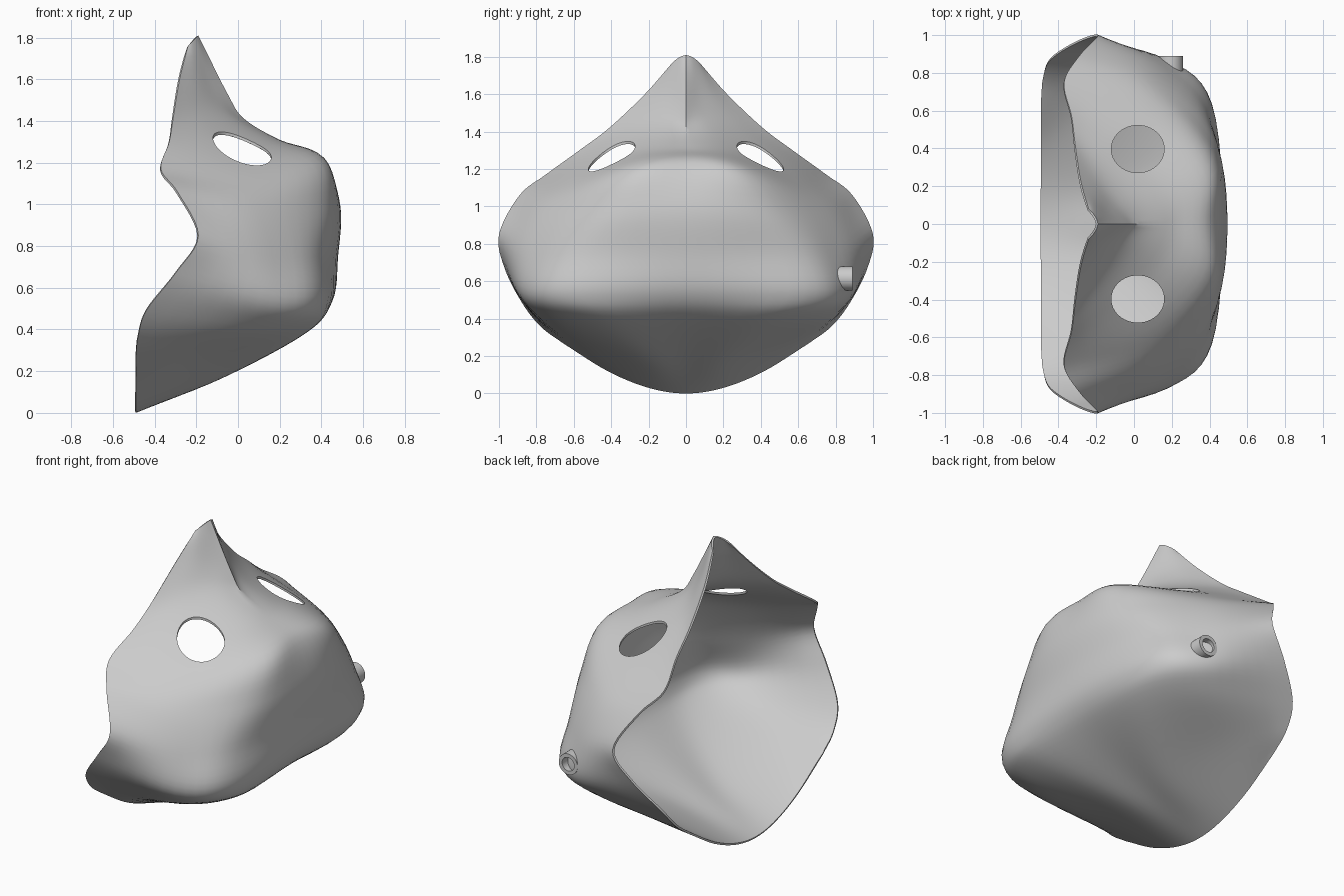
import bpy
import bmesh
import math
from mathutils import Vector, Matrix

default_cube = bpy.data.objects.get("Cube")
if default_cube:
    bpy.data.objects.remove(default_cube, do_unlink=True)

# One plain grey for the whole mask
grey = bpy.data.materials.new("plain_grey")
grey.use_nodes = True
grey.diffuse_color = (0.6, 0.6, 0.6, 1)
grey.node_tree.nodes["Principled BSDF"].inputs["Base Color"].default_value = (0.6, 0.6, 0.6, 1)

# Guide curves from peak to chin, in hundredths: centre line (x, z), then half-side curves (x, y, z)
CENTRE = [(-19, 181), (-5, 153), (3, 141), (20, 131), (40, 123), (49, 100),
          (48, 75), (45, 53), (30, 38), (-10, 16), (-49, 0)]
RIDGE = [(-20, 3, 180), (-12, 7, 155), (-4, 12, 142), (14, 18, 131), (39, 30, 120), (42, 44, 98),
         (40, 57, 75), (41, 63, 53), (32, 48, 39), (-8, 25, 18), (-49, 20, 3)]
CHEEK = [(-22, 6, 178), (-20, 15, 158), (-17, 26, 143), (-8, 40, 130), (8, 60, 113), (10, 76, 97),
         (17, 83, 75), (17, 87, 54), (10, 77, 41), (-22, 60, 27), (-49, 42, 12)]
RIM = [(-24, 8, 176), (-28, 22, 160), (-31, 41, 142), (-33, 57, 130), (-37, 75, 117), (-29, 89, 106),
       (-19, 100, 85), (-30, 97, 67), (-44, 88, 49), (-48, 78, 36), (-49, 66, 27)]
STEPS = 6
CREASED_ROWS = 3


def spline(points, before, after, steps=STEPS):
    """Smooth curve through the points, with a phantom point at each end."""
    padded = [before] + points + [after]
    result = []
    for p, q, r, s in zip(padded, padded[1:], padded[2:], padded[3:]):
        for i in range(steps):
            t = i / steps
            tangent_q, tangent_r = (r - p) / 2, (s - q) / 2
            result.append(q * (2 * t**3 - 3 * t**2 + 1) + tangent_q * (t**3 - 2 * t**2 + t)
                          + r * (3 * t**2 - 2 * t**3) + tangent_r * (t**3 - t**2))
    return result + [points[-1]]


def extend(end, inner):
    return end * 2 - inner


def mirrored(point):
    return Vector((point.x, -point.y, point.z))


def make_object(name, bm):
    mesh = bpy.data.meshes.new(name)
    bm.to_mesh(mesh)
    bm.free()
    mesh.materials.append(grey)
    obj = bpy.data.objects.new(name, mesh)
    bpy.context.collection.objects.link(obj)
    return obj


def activate(obj):
    bpy.ops.object.select_all(action="DESELECT")
    obj.select_set(True)
    bpy.context.view_layer.objects.active = obj


# Cross curves from the centre to the rim, creased only on the forehead
rows = []
for index, (c, a, b, r) in enumerate(zip(CENTRE, RIDGE, CHEEK, RIM)):
    points = [Vector((c[0], 0, c[1])) / 100] + [Vector(p) / 100 for p in (a, b, r)]
    creased = index < CREASED_ROWS
    before = extend(points[0], points[1]) if creased else mirrored(points[1])
    rows.append(spline(points, before, extend(points[-1], points[-2])))

# Lengthwise curves through the cross curves
columns = []
for column in zip(*rows):
    column = list(column)
    columns.append(spline(column, extend(column[0], column[1]), extend(column[-1], column[-2])))

# Mask skin, mirrored across the centre line
columns = [[mirrored(p) for p in col] for col in reversed(columns[1:])] + columns
bm = bmesh.new()
grid = [[bm.verts.new(p) for p in col] for col in columns]
for left, right in zip(grid, grid[1:]):
    for i in range(len(left) - 1):
        bm.faces.new((left[i], left[i + 1], right[i + 1], right[i]))
bm.normal_update()
if sum(f.normal.x * f.calc_area() for f in bm.faces) < 0:
    bmesh.ops.reverse_faces(bm, faces=bm.faces[:])
mask = make_object("mask_shell", bm)

# Thin wall
wall = mask.modifiers.new("wall", "SOLIDIFY")
wall.thickness = 0.012
wall.offset = -1

# Round eye holes cut straight down through the forehead
cutters = []
for side in (-1, 1):
    bm = bmesh.new()
    shape = Matrix.LocRotScale(Vector((0.02, side * 0.397, 1.32)), None, Vector((0.14, 0.125, 0.54)))
    bmesh.ops.create_cone(bm, cap_ends=True, segments=48, radius1=1, radius2=1, depth=1, matrix=shape)
    cutter = make_object("eye_cutter", bm)
    cutter.hide_render = True
    cutters.append(cutter)
    hole = mask.modifiers.new("eye_hole", "BOOLEAN")
    hole.operation = "DIFFERENCE"
    hole.solver = "EXACT"
    hole.object = cutter

activate(mask)
for name in [m.name for m in mask.modifiers]:
    bpy.ops.object.modifier_apply(modifier=name)
for cutter in cutters:
    bpy.data.objects.remove(cutter, do_unlink=True)
bpy.ops.object.shade_smooth_by_angle(angle=math.radians(35))

# Short hollow tube on one cheek, pointing sideways
bm = bmesh.new()
profile = [(0.065, 0.77), (0.065, 0.89), (0.042, 0.89), (0.042, 0.81), (0, 0.81)]
verts = [bm.verts.new((radius, y, 0)) for radius, y in profile]
edges = [bm.edges.new(pair) for pair in zip(verts, verts[1:])]
bmesh.ops.spin(bm, geom=verts + edges, cent=(0, 0, 0), axis=(0, 1, 0),
               angle=math.tau, steps=32)
bmesh.ops.remove_doubles(bm, verts=bm.verts[:], dist=0.0005)
bmesh.ops.recalc_face_normals(bm, faces=bm.faces[:])
bm.normal_update()
outer = max(bm.faces, key=lambda f: f.calc_center_median().xz.length)
if outer.normal.dot(outer.calc_center_median() * Vector((1, 0, 1)).length) < 0:
    if outer.normal.xz.dot(outer.calc_center_median().xz) < 0:
        bmesh.ops.reverse_faces(bm, faces=bm.faces[:])
bmesh.ops.translate(bm, verts=bm.verts[:], vec=(0.195, 0, 0.615))
tube = make_object("cheek_tube", bm)
activate(tube)
bpy.ops.object.shade_smooth_by_angle(angle=math.radians(35))
